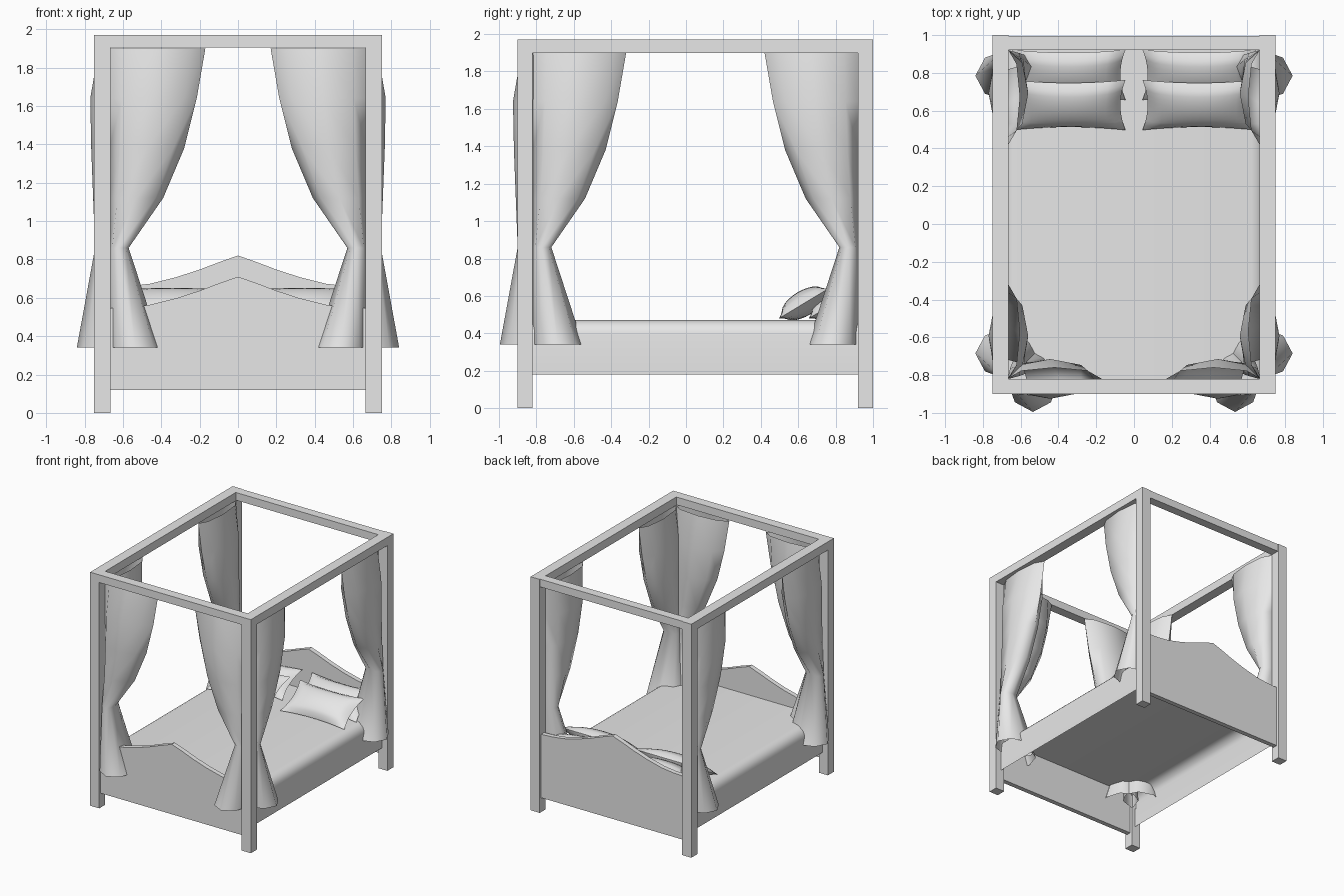
import bpy, bmesh
from math import sin, cos, pi, radians
from mathutils import Matrix, Vector

cube = bpy.data.objects.get("Cube")
if cube:
    bpy.data.objects.remove(cube, do_unlink=True)

grey = bpy.data.materials.new("light_grey")
grey.use_nodes = True
grey.diffuse_color = (0.8, 0.8, 0.8, 1)
grey.node_tree.nodes["Principled BSDF"].inputs["Base Color"].default_value = (0.8, 0.8, 0.8, 1)


def finish(name, bm, smooth=None, fix_normals=True):
    if fix_normals:
        bmesh.ops.recalc_face_normals(bm, faces=bm.faces)
    mesh = bpy.data.meshes.new(name)
    bm.to_mesh(mesh)
    bm.free()
    mesh.materials.append(grey)
    if smooth:
        mesh.shade_smooth()
        mesh.set_sharp_from_angle(angle=radians(smooth))
    obj = bpy.data.objects.new(name, mesh)
    bpy.context.collection.objects.link(obj)
    return obj


def box(name, low, high):
    low, high = Vector(low), Vector(high)
    bm = bmesh.new()
    place = Matrix.Translation((low + high) / 2) @ Matrix.Diagonal((*(high - low), 1))
    bmesh.ops.create_cube(bm, size=1, matrix=place)
    return finish(name, bm)


def loft(bm, rings, closed):
    """Skin a list of point rings with quads."""
    rows = [[bm.verts.new(p) for p in ring] for ring in rings]
    for a, b in zip(rows, rows[1:]):
        count = len(a) if closed else len(a) - 1
        for i in range(count):
            j = (i + 1) % len(a)
            bm.faces.new((a[i], a[j], b[j], b[i]))


# Frame dimensions
IN, OUT = 0.665, 0.75
FRONT, FRONT_IN, BACK_IN, BACK = -0.9, -0.82, 0.92, 1.0
TOP, UNDER = 1.97, 1.9

# Posts and canopy side rails
for side, s in (("right", -1), ("left", 1)):
    x0, x1 = sorted((s * IN, s * OUT))
    box(f"front_post_{side}", (x0, FRONT, 0), (x1, FRONT_IN, TOP))
    box(f"back_post_{side}", (x0, BACK_IN, 0), (x1, BACK, TOP))
    box(f"canopy_rail_{side}", (x0, FRONT_IN, UNDER), (x1, BACK_IN, TOP))

# Canopy end rails
box("canopy_rail_front", (-IN, FRONT, UNDER + 0.005), (IN, FRONT_IN, TOP))
box("canopy_rail_back", (-IN, BACK_IN, UNDER + 0.005), (IN, BACK - 0.005, TOP))


# Headboard and footboard with a peaked, swept top edge
def end_board(name, y, peak):
    half = [(0, 0), (0.1, 0.035), (0.2, 0.073), (0.32, 0.112), (0.46, 0.147), (0.57, 0.16), (0.68, 0.165)]
    top = [(-x, peak - d) for x, d in reversed(half[1:])] + [(x, peak - d) for x, d in half]
    outline = [(-0.68, 0.12)] + top + [(0.68, 0.12)]
    bm = bmesh.new()
    face = bm.faces.new([bm.verts.new((x, y - 0.02, z)) for x, z in outline])
    extruded = bmesh.ops.extrude_face_region(bm, geom=[face])["geom"]
    verts = [g for g in extruded if isinstance(g, bmesh.types.BMVert)]
    bmesh.ops.translate(bm, verts=verts, vec=(0, 0.04, 0))
    finish(name, bm)


end_board("footboard", -0.86, 0.71)
end_board("headboard", 0.96, 0.82)

# Blanket: an open sheet draped over the bed, with rounded long edges
HALF, HIGH, LOW, R = 0.7, 0.47, 0.18, 0.08
arc = [(HALF - R + R * cos(i * pi / 10), HIGH - R + R * sin(i * pi / 10)) for i in range(6)]
right_half = [(HALF, LOW)] + arc
drape = right_half + [(-x, z) for x, z in reversed(right_half)]
bm = bmesh.new()
loft(bm, [[(x, y, z) for x, z in drape] for y in (0.95, -0.85)], False)
for f in bm.faces:
    f.normal_update()
top_face = max(bm.faces, key=lambda f: f.calc_area())
if top_face.normal.z < 0:
    bmesh.ops.reverse_faces(bm, faces=bm.faces)
finish("blanket", bm, 40, False)

# Curtain rows: height, width along the rail, half depth
ROWS = [(1.9, 0.5, 0.06), (1.64, 0.455, 0.105), (1.38, 0.39, 0.1), (1.12, 0.28, 0.09),
        (0.86, 0.1, 0.08), (0.34, 0.27, 0.175)]


def curtain(name, corner, along, outward):
    """Tied-back oval tube hanging from corner along a rail."""
    corner, along, outward = Vector(corner), Vector(along), Vector(outward)
    rings = []
    for z, width, depth in ROWS:
        ring = []
        for k in range(8):
            a = k * pi / 4
            p = corner + along * (width / 2 * (1 + cos(a))) + outward * (depth * sin(a))
            ring.append((p.x, p.y, z))
        rings.append(ring)
    bm = bmesh.new()
    loft(bm, rings, True)
    finish(name, bm, 75)


for side, s in (("right", -1), ("left", 1)):
    curtain(f"foot_curtain_{side}", (s * 0.67, FRONT_IN, 0), (-s, 0, 0), (0, -1, 0))
    curtain(f"front_side_curtain_{side}", (s * IN, FRONT_IN, 0), (0, 1, 0), (s, 0, 0))
    curtain(f"back_side_curtain_{side}", (s * IN, BACK_IN, 0), (0, -1, 0), (s, 0, 0))


# Pillows: puffed cushions with drawn-out corners
def pillow(name, centre, tilt):
    bm = bmesh.new()
    for sign in (1, -1):
        made = bmesh.ops.create_grid(bm, x_segments=14, y_segments=10, size=1)["verts"]
        for v in made:
            u, w = v.co.x, v.co.y
            puff = max(0, (1 - u * u) * (1 - w * w)) ** 0.5
            v.co = (0.3 * u * (1 - 0.09 * (1 - w * w)),
                    0.155 * w * (1 - 0.12 * (1 - u * u)),
                    sign * 0.068 * puff)
    bmesh.ops.remove_doubles(bm, verts=bm.verts, dist=0.0005)
    bmesh.ops.transform(bm, verts=bm.verts,
                        matrix=Matrix.Translation(centre) @ Matrix.Rotation(radians(tilt), 4, "X"))
    finish(name, bm, 60)


for side, s in (("right", -1), ("left", 1)):
    pillow(f"front_pillow_{side}", (s * 0.345, 0.63, 0.56), 31)
    pillow(f"back_pillow_{side}", (s * 0.345, 0.79, 0.56), 31)
